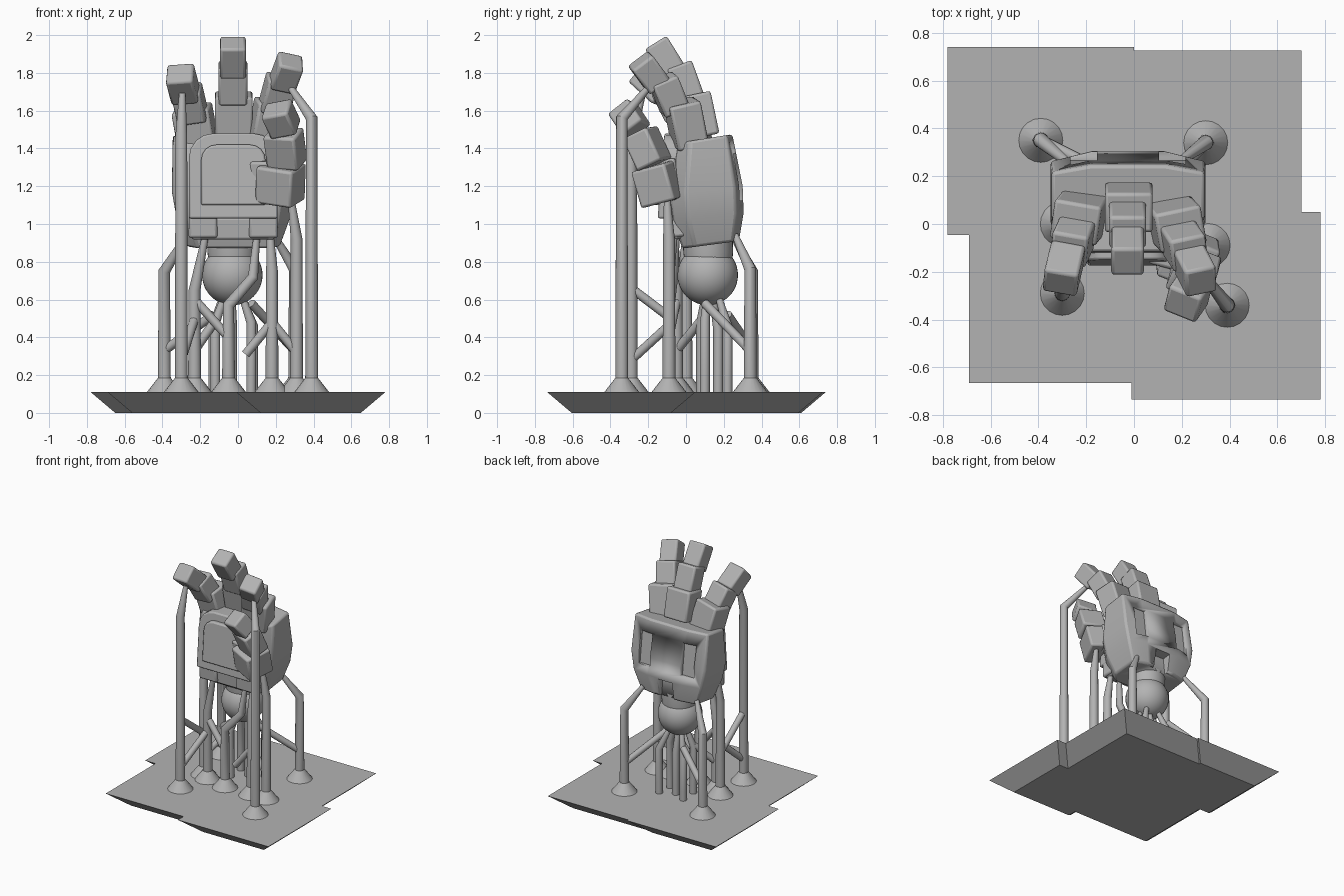
import bpy, bmesh, math
from mathutils import Vector, Euler

cube = bpy.data.objects.get("Cube")
if cube:
    bpy.data.objects.remove(cube, do_unlink=True)

grey = bpy.data.materials.new("resin grey")
grey.use_nodes = True
grey.diffuse_color = (0.45, 0.45, 0.45, 1)
grey.node_tree.nodes["Principled BSDF"].inputs["Base Color"].default_value = (0.45, 0.45, 0.45, 1)


def finish(name, bm, bevel=0.0, smooth=True):
    bmesh.ops.recalc_face_normals(bm, faces=bm.faces)
    mesh = bpy.data.meshes.new(name)
    bm.to_mesh(mesh)
    bm.free()
    mesh.materials.append(grey)
    ob = bpy.data.objects.new(name, mesh)
    bpy.context.collection.objects.link(ob)
    if bevel:
        mod = ob.modifiers.new("bevel", 'BEVEL')
        mod.width, mod.segments, mod.limit_method = bevel, 2, 'ANGLE'
    if smooth:
        bpy.ops.object.select_all(action='DESELECT')
        ob.select_set(True)
        bpy.context.view_layer.objects.active = ob
        bpy.ops.object.shade_smooth_by_angle(angle=math.radians(35))
    return ob


def skin_rings(bm, rings):
    """Bridge closed rings of points and cap both ends."""
    loops = [[bm.verts.new(p) for p in ring] for ring in rings]
    n = len(loops[0])
    for a, b in zip(loops, loops[1:]):
        for i in range(n):
            j = (i + 1) % n
            bm.faces.new((a[i], a[j], b[j], b[i]))
    bm.faces.new(loops[0])
    bm.faces.new(loops[-1])


def block(name, centre, size, lean=0, tilt=0, yaw=0, bevel=0.014, taper=1.0):
    bm = bmesh.new()
    bmesh.ops.create_cube(bm, size=1)
    rot = Euler((math.radians(lean), math.radians(tilt), math.radians(yaw))).to_matrix()
    for v in bm.verts:
        k = taper if v.co.z > 0 else 1
        v.co = rot @ Vector((v.co.x * size[0] * k, v.co.y * size[1] * k, v.co.z * size[2])) + Vector(centre)
    return finish(name, bm, bevel)


def tube(bm, points, radii, sides=20):
    """Round rod along a path; each joint ring lies across the bisector."""
    pts = [Vector(p) for p in points]
    rings = []
    for i, p in enumerate(pts):
        before = (p - pts[max(i - 1, 0)]).normalized()
        after = (pts[min(i + 1, len(pts) - 1)] - p).normalized()
        axis = (before + after).normalized()
        u = Vector((0, 1, 0)).cross(axis).normalized()
        v = axis.cross(u)
        rings.append([p + radii[i] * (math.cos(a) * u + math.sin(a) * v)
                      for a in (2 * math.pi * k / sides for k in range(sides))])
    skin_rings(bm, rings)


# Raft: stepped outline with undercut edges
outline = [(-.78, .74), (0, .74), (0, .725), (.70, .725), (.70, .05), (.78, .05),
           (.78, -.735), (-.01, -.735), (-.01, -.665), (-.69, -.665), (-.69, -.045), (-.78, -.045)]
foot = []
for i, p in enumerate(outline):
    p, prev, nxt = Vector(p), Vector(outline[i - 1]), Vector(outline[(i + 1) % len(outline)])
    e1, e2 = (p - prev).normalized(), (nxt - p).normalized()
    inward = Vector((e1.y + e2.y, -e1.x - e2.x))
    foot.append(p + 0.13 * inward)
bm = bmesh.new()
skin_rings(bm, [[(p.x, p.y, 0) for p in foot], [(x, y, .11) for x, y in outline]])
finish("raft", bm, smooth=False)

# Palm body: lofted tapered box with a bowed back
CX = -0.025
section = [(-1, .9), (-.5, 1), (.5, 1), (1, .9), (1, .22), (.78, 0), (-.78, 0), (-1, .22)]
levels = [  # half width, front y, front z, back y, back z
    (.245, -.02, .87, .28, .91), (.30, -.07, 1.02, .305, 1.06),
    (.325, -.085, 1.16, .30, 1.20), (.32, -.04, 1.43, .245, 1.475)]
bm = bmesh.new()
skin_rings(bm, [[(CX + w * sx, yf + t * (yb - yf), zf + t * (zb - zf)) for sx, t in section]
                for w, yf, zf, yb, zb in levels])
palm = finish("palm", bm, 0.014)

# Recessed slots in the back of the palm
slots = [((-.21, .285, 1.25), (.11, .07, .25)), ((.16, .285, 1.25), (.11, .07, .25)),
         ((CX, .30, .96), (.13, .12, .18))]
for i, (c, s) in enumerate(slots):
    cutter = block(f"slot_cutter_{i}", c, s, lean=7, bevel=0)
    cutter.hide_render = True
    cutter.hide_viewport = True
    cutter.display_type = 'WIRE'
    cut = palm.modifiers.new("slot", 'BOOLEAN')
    cut.operation, cut.object, cut.solver = 'DIFFERENCE', cutter, 'EXACT'


# Arched plates on the front of the palm
def arch_plate(name, half, z0, z1, y_out, corner):
    profile = [(-half, z0), (half, z0)]
    for side, start in ((1, 0), (-1, 90)):
        for k in range(5):
            a = math.radians(start + 22.5 * k)
            profile.append((side * (half - corner) + corner * math.cos(a), z1 - corner + corner * math.sin(a)))
    lean = lambda z: 0.08 * (z - z0)
    bm = bmesh.new()
    skin_rings(bm, [[(CX + .0 + x, y + lean(z), z) for x, z in profile] for y in (0, y_out)])
    finish(name, bm, 0.01)


arch_plate("palm_rim_plate", .235, 1.03, 1.48, -.15, .13)
arch_plate("palm_centre_panel", .17, 1.10, 1.42, -.175, .08)
block("palm_heel_bar", (CX, -.05, .98), (.44, .10, .12), lean=5)
for side in (-1, 1):
    block("palm_heel_block", (CX + side * .16, -.06, 1.0), (.155, .12, .14), lean=5, taper=.93)

# Fingers and thumb: centre, size, lean, tilt per segment, base to tip
fingers = {
    "middle_finger": [((-.022, .07, 1.575), (.20, .17, .23), 12, 0),
                      ((-.027, .0, 1.745), (.155, .14, .21), 20, 0),
                      ((-.027, -.11, 1.88), (.137, .135, .19), 32, 0)],
    "left_finger": [((.175, -.0, 1.53), (.20, .17, .24), 13, 8),
                    ((.21, -.09, 1.685), (.155, .145, .19), 24, 10),
                    ((.257, -.195, 1.80), (.135, .135, .17), 38, 12)],
    "right_finger": [((-.225, .03, 1.50), (.20, .17, .24), 14, -8),
                     ((-.255, -.07, 1.635), (.155, .145, .18), 28, -8),
                     ((-.293, -.185, 1.74), (.145, .135, .18), 48, -4)],
    "thumb": [((.225, -.14, 1.215), (.21, .20, .20), 14, 8),
              ((.25, -.205, 1.40), (.18, .15, .19), 25, 3),
              ((.228, -.30, 1.555), (.15, .135, .15), 38, -10)]}
yaws = {"left_finger": 12, "right_finger": -10, "thumb": -22}
for name, segments in fingers.items():
    for part, (c, s, lean, tilt) in zip(("base", "joint", "tip"), segments):
        block(f"{name}_{part}", c, s, lean, tilt, yaws.get(name, 0))
block("thumb_root", (.16, -.10, 1.23), (.16, .15, .22), 8, 0, -15)

# Wrist ball and collar
bm = bmesh.new()
bmesh.ops.create_uvsphere(bm, u_segments=40, v_segments=24, radius=.16)
bmesh.ops.translate(bm, verts=bm.verts, vec=(-.03, .115, .73))
finish("wrist_ball", bm)
bm = bmesh.new()
tube(bm, [(-.03, .12, .80), (-.03, .118, .85), (-.03, .115, .92)], [.125, .132, .132], 32)
finish("wrist_collar", bm)

# Support posts: foot position, straight height, then contact points
posts = [((-.30, -.29), 1.47, [(-.295, -.23, 1.69)]), ((.39, -.34), 1.56, [(.28, -.20, 1.72)]),
         ((-.39, .35), .75, [(-.27, .25, .94)]), ((.30, .34), .76, [(.19, .26, .94)]),
         ((.31, -.09), .92, [(.28, -.10, 1.14)]), ((-.30, .0), .85, [(-.29, .03, 1.08)]),
         ((-.23, -.05), .65, [(-.17, -.06, .95)]), ((.18, -.09), .75, [(.17, -.06, .96)]),
         ((-.05, -.09), .57, [(.08, -.07, .72), (.10, -.05, .94)])]
ball_posts = [((-.12, .08), .48, [(-.07, .10, .62)]), ((.07, .10), .48, [(.02, .11, .62)]),
              ((-.03, .17), .44, [(-.03, .14, .62)]), ((-.13, .22), .46, [(-.08, .17, .62)]),
              ((.08, .22), .46, [(.02, .17, .62)])]
for (x, y), height, contacts in posts + ball_posts:
    bm = bmesh.new()
    wide = ((x, y), height, contacts) in posts
    radii = [.1, .034, .031] if wide else [.026, .026, .026]
    radii += [.028] * (len(contacts) - 1) + [.017]
    tube(bm, [(x, y, .10), (x, y, .185), (x, y, height)] + contacts, radii)
    finish("support_post" if wide else "ball_support_post", bm)

# Slanted braces between posts
braces = [((-.30, -.29, .66), (-.30, 0, .44)), ((-.30, -.29, .28), (-.23, -.05, .50)),
          ((.31, -.09, .32), (.18, -.09, .48)), ((.04, -.09, .31), (.18, -.09, .48)),
          ((.07, .10, .58), (.30, .34, .33)), ((-.23, -.05, .33), (-.12, .08, .49)),
          ((-.39, .35, .33), (-.13, .22, .52)), ((-.23, -.05, .60), (-.05, -.09, .40))]
for a, b in braces:
    bm = bmesh.new()
    tube(bm, [a, b], [.024, .024], 16)
    finish("support_brace", bm)
